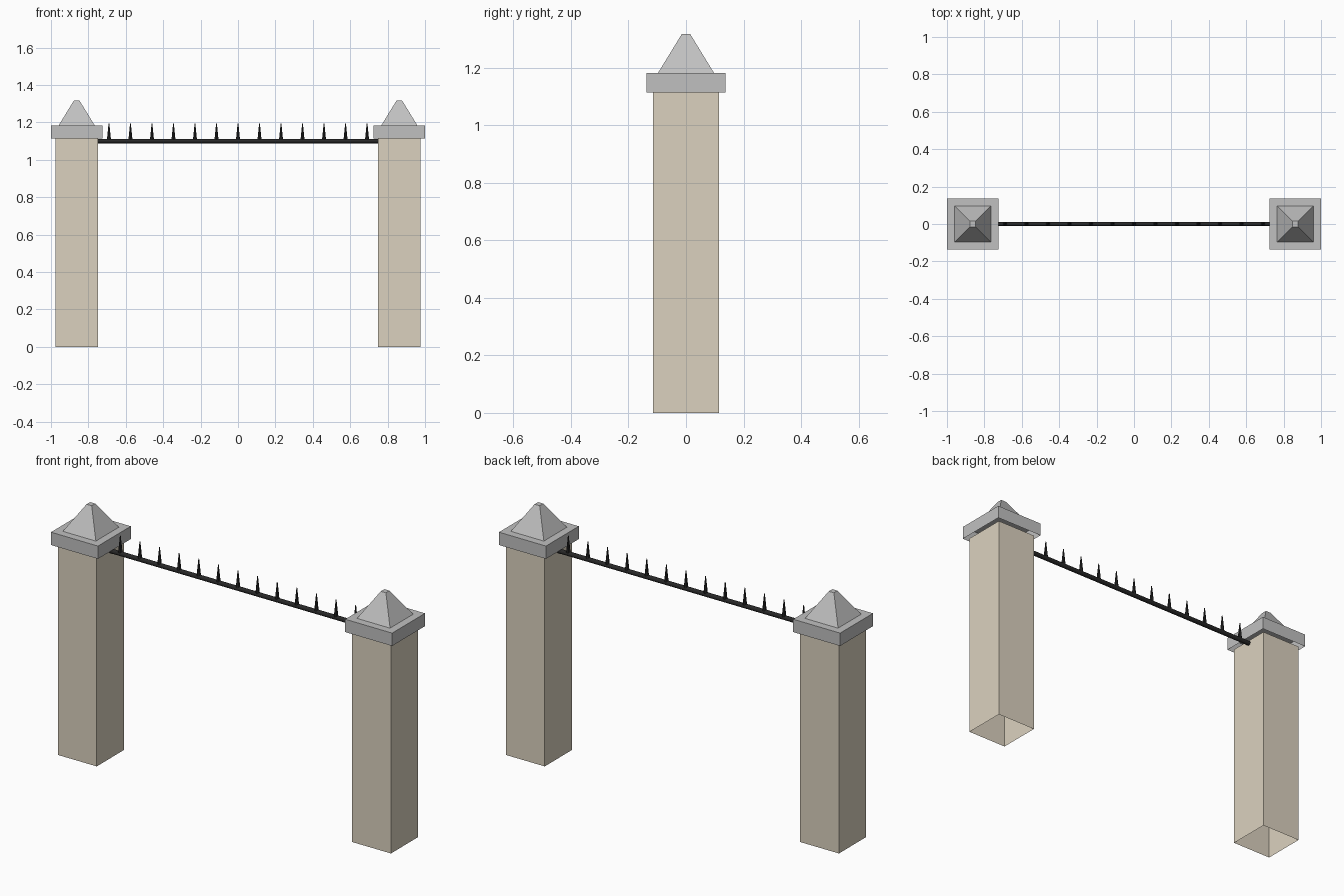
import bpy, bmesh, math
from mathutils import Matrix

if "Cube" in bpy.data.objects:
    bpy.data.objects.remove(bpy.data.objects["Cube"])


def material(name, rgb):
    m = bpy.data.materials.new(name)
    m.diffuse_color = (*rgb, 1.0)
    m.use_nodes = True
    m.node_tree.nodes["Principled BSDF"].inputs["Base Color"].default_value = m.diffuse_color
    return m


STONE = material("sandstone", (0.71, 0.64, 0.52))
GREY = material("grey_stone", (0.53, 0.53, 0.53))
IRON = material("black_iron", (0.021, 0.021, 0.021))


def finish(bm, name, mat):
    mesh = bpy.data.meshes.new(name)
    bm.to_mesh(mesh)
    bm.free()
    mesh.materials.append(mat)
    obj = bpy.data.objects.new(name, mesh)
    bpy.context.collection.objects.link(obj)
    return obj


def square_block(name, mat, x, half_bottom, half_top, z0, z1, top=True):
    """Square block or frustum, open underneath."""
    bm = bmesh.new()
    rings = [[bm.verts.new((x + sx * h, sy * h, z))
              for sx, sy in ((-1, -1), (1, -1), (1, 1), (-1, 1))]
             for h, z in ((half_bottom, z0), (half_top, z1))]
    low, high = rings
    for i in range(4):
        j = (i + 1) % 4
        bm.faces.new((low[i], low[j], high[j], high[i]))
    if top:
        bm.faces.new(high)
    return finish(bm, name, mat)


# Two gate pillars, each with a hollow cap slab and a pyramid finial
PILLAR_X = 0.8625
for side, sx in (("left", -1), ("right", 1)):
    x = sx * PILLAR_X
    square_block(f"{side}_pillar", STONE, x, 0.114, 0.114, 0.0, 1.115, top=False)
    square_block(f"{side}_cap", GREY, x, 0.1375, 0.1375, 1.115, 1.183)
    square_block(f"{side}_finial", GREY, x, 0.097, 0.015, 1.183, 1.317)

# Iron rail between the pillars
RAIL_Z = 1.1
bm = bmesh.new()
bmesh.ops.create_cone(bm, cap_ends=True, segments=12, radius1=0.0118, radius2=0.0118,
                      depth=1.5,
                      matrix=Matrix.Translation((0, 0, RAIL_Z))
                      @ Matrix.Rotation(math.pi / 2, 4, 'Y'))
finish(bm, "rail", IRON)

# Row of thirteen spikes along the rail
SPIKE_H = 0.095
bm = bmesh.new()
for i in range(-6, 7):
    bmesh.ops.create_cone(bm, cap_ends=True, segments=8, radius1=0.0115, radius2=0.002,
                          depth=SPIKE_H,
                          matrix=Matrix.Translation((i * 0.115, 0, RAIL_Z + SPIKE_H / 2)))
finish(bm, "spikes", IRON)
